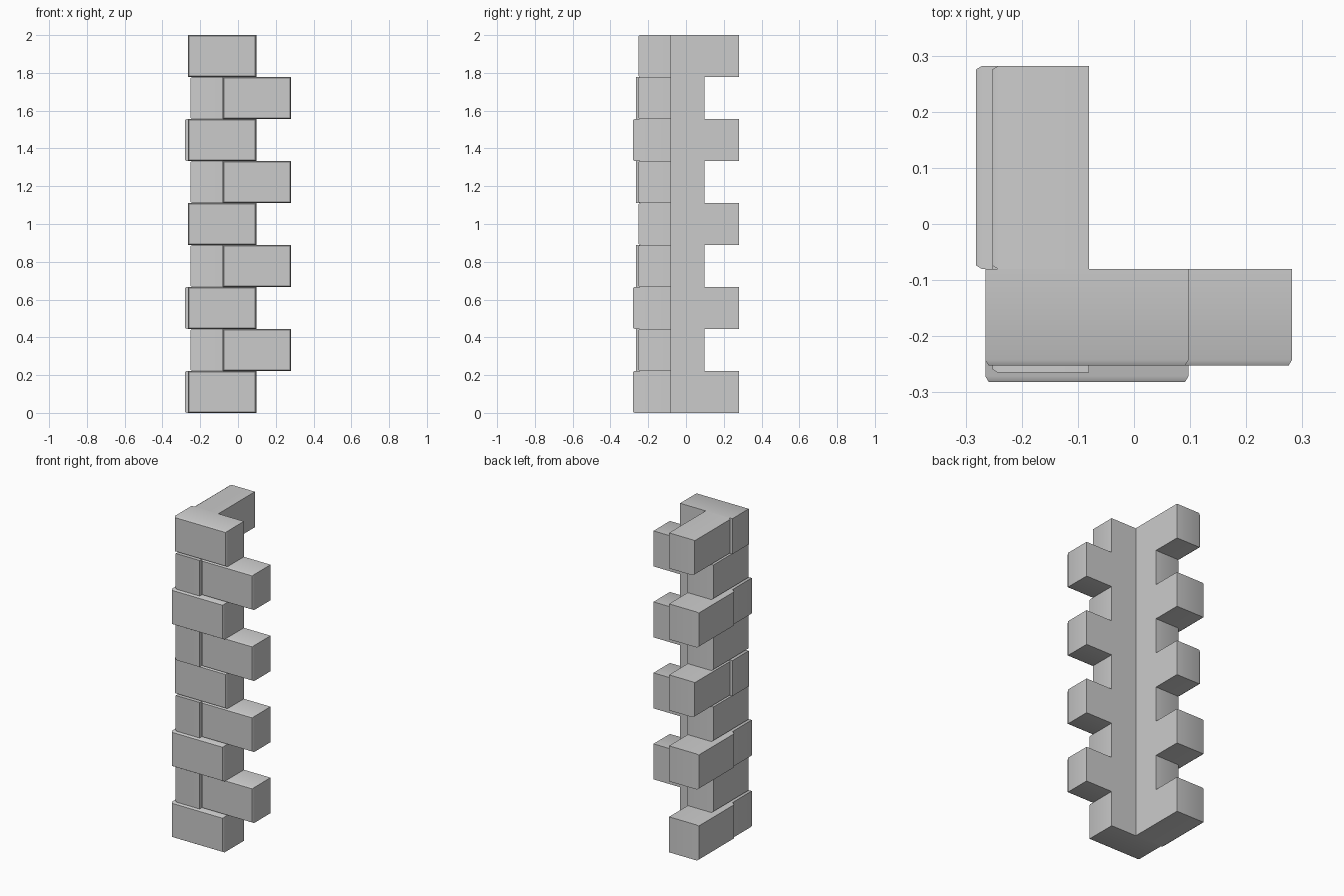
import bpy
import bmesh
from math import radians

if "Cube" in bpy.data.objects:
    bpy.data.objects.remove(bpy.data.objects["Cube"])

COURSES = 9
H = 2.0 / COURSES
INNER = -0.08            # inner plane shared by both wings
FLUSH, PROUD = -0.2525, -0.2815
INSET, DEPTH = 0.006, 0.01   # chamfer around the exposed face


def brick(name, a0, a1, outer, z0, z1, swap):
    """Brick running a0..a1 along the wall, chamfered round its outer face.
    swap exchanges x and y so that the brick belongs to the left wing."""
    bm = bmesh.new()
    loops = []
    for depth, i in ((INNER, 0), (outer + DEPTH, 0), (outer, INSET)):
        ring = [(a0 + i, z0 + i), (a1 - i, z0 + i), (a1 - i, z1 - i), (a0 + i, z1 - i)]
        loops.append([bm.verts.new((depth, a, z) if swap else (a, depth, z))
                      for a, z in ring])
    bm.faces.new(loops[0])
    bm.faces.new(loops[-1])
    for la, lb in zip(loops, loops[1:]):
        for k in range(4):
            n = (k + 1) % 4
            bm.faces.new((la[k], la[n], lb[n], lb[k]))
    bmesh.ops.recalc_face_normals(bm, faces=bm.faces)
    mesh = bpy.data.meshes.new(name)
    bm.to_mesh(mesh)
    bm.free()
    obj = bpy.data.objects.new(name, mesh)
    bpy.context.collection.objects.link(obj)
    bpy.ops.object.select_all(action='DESELECT')
    obj.select_set(True)
    bpy.context.view_layer.objects.active = obj
    bpy.ops.object.shade_smooth_by_angle(angle=radians(40))


# alternating courses: a corner brick on one wing, a longer-reaching brick on the other
for c in range(COURSES):
    odd = c % 2 == 1
    outer = PROUD if c in (0, 2, 6) else FLUSH
    z0, z1 = c * H, (c + 1) * H
    brick(f"corner_brick_{c + 1}", -0.265, 0.097, outer, z0, z1, odd)
    brick(f"wing_brick_{c + 1}", INNER, 0.2815, outer, z0, z1, not odd)
